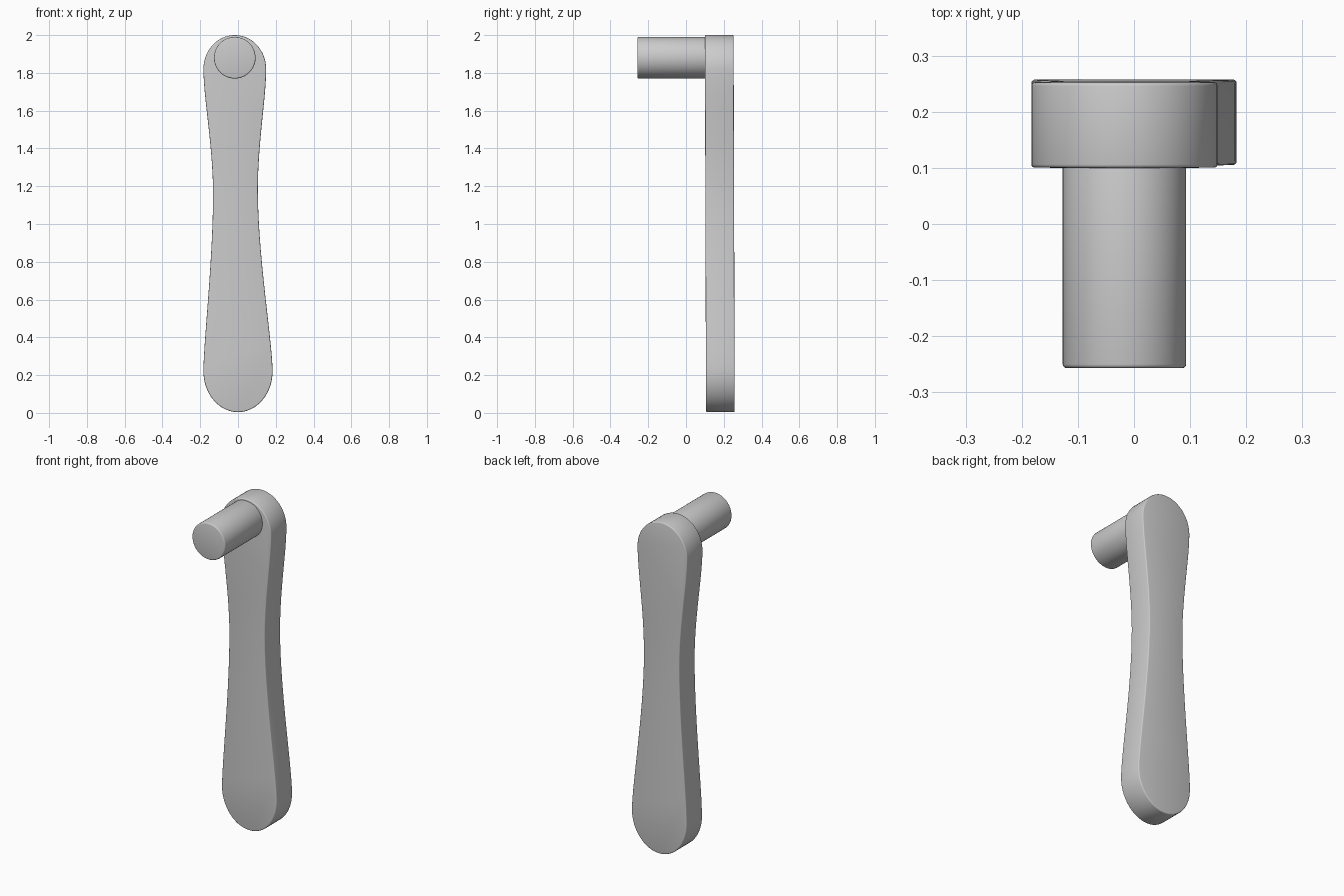
import bpy, bmesh, math
from mathutils import Vector
from mathutils.geometry import interpolate_bezier

if "Cube" in bpy.data.objects:
    bpy.data.objects.remove(bpy.data.objects["Cube"])


def finish(obj, width):
    """Soft rounded rims and smooth sides."""
    bev = obj.modifiers.new("rim", 'BEVEL')
    bev.width, bev.segments = width, 3
    bev.limit_method, bev.angle_limit = 'ANGLE', math.radians(50)
    bpy.ops.object.select_all(action='DESELECT')
    obj.select_set(True)
    bpy.context.view_layer.objects.active = obj
    bpy.ops.object.modifier_apply(modifier=bev.name)
    bpy.ops.object.shade_smooth_by_angle(angle=math.radians(35))


# Arm outline, clockwise: x, z, tangent x, tangent z, handle length in, handle length out
knots = [
    (-0.017, 2.000, 1, 0, 0.092, 0.092),
    (0.149, 1.820, 0, -1, 0.100, 0.150),
    (0.105, 1.180, 0, -1, 0.250, 0.350),
    (0.183, 0.220, 0, -1, 0.150, 0.120),
    (0.000, 0.004, -1, 0, 0.100, 0.100),
    (-0.183, 0.220, 0, 1, 0.120, 0.150),
    (-0.132, 1.160, 0, 1, 0.350, 0.250),
    (-0.183, 1.820, 0, 1, 0.150, 0.100),
]
outline = []
for a, b in zip(knots, knots[1:] + knots[:1]):
    p, q = Vector(a[:2]), Vector(b[:2])
    ta, tb = Vector(a[2:4]), Vector(b[2:4])
    outline += interpolate_bezier(p, p + ta * a[5], q - tb * b[4], q, 15)[:-1]

# Arm: outline pushed back along y, leaning very slightly
bm = bmesh.new()
face = bm.faces.new([bm.verts.new((p[0], 0.100 + 0.003 * (2 - p[1]), p[1])) for p in outline])
ext = bmesh.ops.extrude_face_region(bm, geom=[face])
bmesh.ops.translate(bm, vec=(0, 0.152, 0),
                    verts=[v for v in ext["geom"] if isinstance(v, bmesh.types.BMVert)])
bmesh.ops.recalc_face_normals(bm, faces=bm.faces)
mesh = bpy.data.meshes.new("arm")
bm.to_mesh(mesh)
bm.free()
arm = bpy.data.objects.new("arm", mesh)
bpy.context.collection.objects.link(arm)
finish(arm, 0.006)

# Pin: round peg standing forward from the top of the arm
y0, y1 = -0.257, 0.115
bpy.ops.mesh.primitive_cylinder_add(vertices=64, radius=0.11, depth=y1 - y0,
                                    location=(-0.017, (y0 + y1) / 2, 1.88),
                                    rotation=(math.pi / 2, 0, 0))
pin = bpy.context.object
pin.name = "pin"
finish(pin, 0.007)
